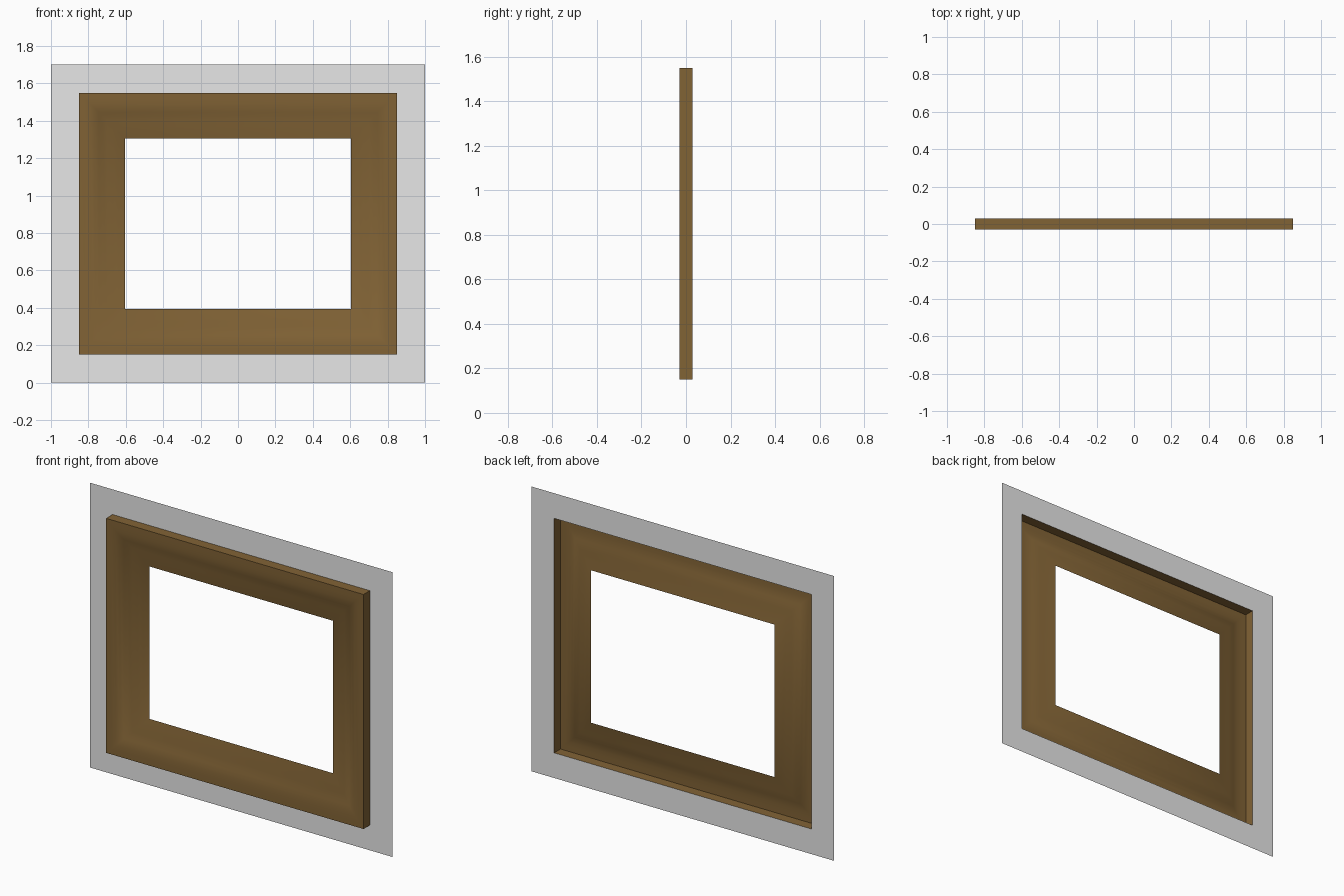
import bpy, bmesh, math

if "Cube" in bpy.data.objects:
    bpy.data.objects.remove(bpy.data.objects["Cube"])

CZ = 0.85  # height of the frame centre


def material(name, rgb):
    m = bpy.data.materials.new(name)
    m.diffuse_color = (*rgb, 1.0)
    m.use_nodes = True
    m.node_tree.nodes["Principled BSDF"].inputs["Base Color"].default_value = m.diffuse_color
    return m


def mitred_sweep(name, half_w, half_h, profile, mat, smooth=False):
    """Sweep a profile of (inset, y) points round a rectangle with mitred corners."""
    bm = bmesh.new()
    rings = []
    for inset, y in profile:
        rings.append([bm.verts.new((sx * (half_w - inset), y, CZ + sz * (half_h - inset)))
                      for sx, sz in ((-1, -1), (1, -1), (1, 1), (-1, 1))])
    for a, b in zip(rings, rings[1:]):
        for i in range(4):
            j = (i + 1) % 4
            bm.faces.new((a[i], a[j], b[j], b[i]))
    me = bpy.data.meshes.new(name)
    bm.to_mesh(me)
    bm.free()
    me.materials.append(mat)
    ob = bpy.data.objects.new(name, me)
    bpy.context.collection.objects.link(ob)
    if smooth:
        bpy.ops.object.select_all(action='DESELECT')
        ob.select_set(True)
        bpy.context.view_layer.objects.active = ob
        bpy.ops.object.shade_smooth_by_angle(angle=math.radians(40))
    return ob


wood = material("brown wood", (0.222, 0.125, 0.036))
wall = material("light grey", (0.8, 0.8, 0.8))

# Flat sheet around the frame, level with its back edge
mitred_sweep("wall_sheet", 1.0, 0.85, [(0, 0.03), (0.15, 0.03)], wall)

# Open-backed moulding: outer side wall, flat lip, scooped step, slope to the opening
moulding = [(0, 0.03), (0, -0.03), (0.03, -0.0295), (0.06, -0.027), (0.085, -0.021),
            (0.105, -0.013), (0.125, -0.005), (0.15, 0.002), (0.18, 0.010),
            (0.21, 0.019), (0.245, 0.03)]
mitred_sweep("frame_moulding", 0.85, 0.70, moulding, wood, smooth=True)
